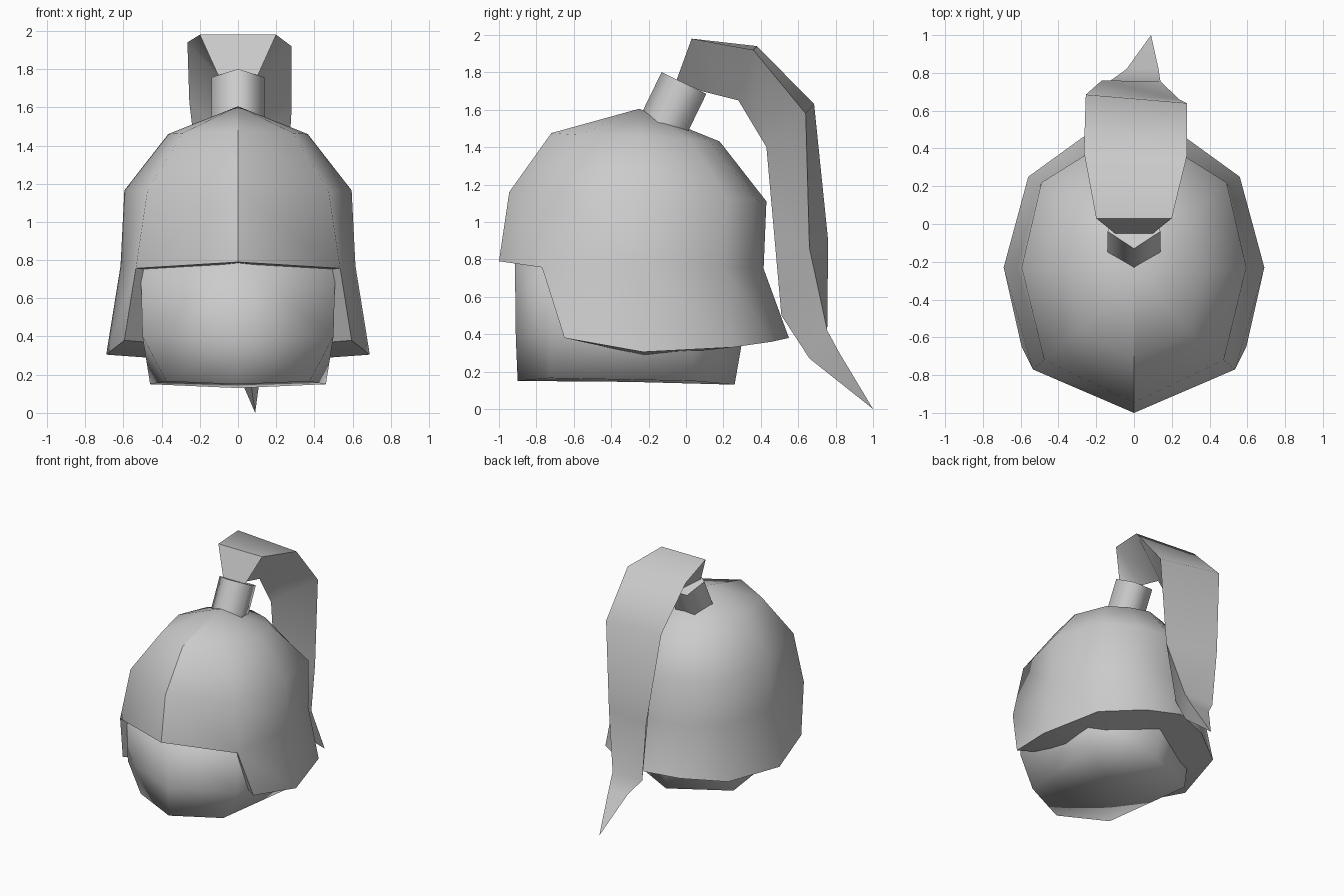
import bpy
import bmesh
import math
from mathutils import Vector

cube = bpy.data.objects.get("Cube")
if cube:
    bpy.data.objects.remove(cube, do_unlink=True)

grey = bpy.data.materials.new("plain grey")
grey.use_nodes = True
colour = (0.6, 0.6, 0.6, 1)
grey.diffuse_color = colour
grey.node_tree.nodes["Principled BSDF"].inputs["Base Color"].default_value = colour


def add_ring(bm, points):
    return [bm.verts.new(p) for p in points]


def bridge(bm, upper, lower, closed=False):
    """Join two rows of vertices with quads."""
    count = len(upper)
    for i in range(count if closed else count - 1):
        j = (i + 1) % count
        bm.faces.new((upper[i], upper[j], lower[j], lower[i]))


def fan(bm, tip, row, closed=False):
    count = len(row)
    for i in range(count if closed else count - 1):
        bm.faces.new((tip, row[i], row[(i + 1) % count]))


def finish(bm, name, limit, mirrored=False, sharp=()):
    """Smooth the faces, keep steep edges sharp and make the object."""
    bmesh.ops.recalc_face_normals(bm, faces=bm.faces)
    for face in bm.faces:
        face.smooth = True
    for edge in bm.edges:
        edge.smooth = edge.calc_face_angle(0) < math.radians(limit)
    for a, b in sharp:
        bm.edges.get((a, b)).smooth = False
    mesh = bpy.data.meshes.new(name)
    bm.to_mesh(mesh)
    bm.free()
    mesh.materials.append(grey)
    obj = bpy.data.objects.new(name, mesh)
    bpy.context.collection.objects.link(obj)
    if mirrored:
        obj.modifiers.new("mirror", "MIRROR").use_clip = True
    return obj


# Helmet shell: half rings running from the front ridge round to the back
bm = bmesh.new()
apex = bm.verts.new((0, -0.25, 1.605))
crown = add_ring(bm, [(0, -.72, 1.475), (.29, -.57, 1.465), (.365, -.25, 1.46),
                      (.29, .02, 1.44), (.16, .13, 1.43), (0, .18, 1.43)])
temple = add_ring(bm, [(0, -.945, 1.16), (.475, -.72, 1.16), (.595, -.23, 1.165),
                       (.49, .22, 1.13), (.25, .37, 1.12), (0, .43, 1.11)])
brow = add_ring(bm, [(0, -1, .79), (.535, -.77, .757), (.615, -.23, .77),
                     (.5, .2, .76), (.25, .36, .75), (0, .415, .75)])
hem = add_ring(bm, [(.595, -.65, .38), (.69, -.23, .305), (.56, .25, .33),
                    (.27, .46, .36), (0, .55, .38)])
fan(bm, apex, crown)
bridge(bm, crown, temple)
bridge(bm, temple, brow)
bridge(bm, brow[1:], hem)

# Lip that turns inward from the whole lower edge of the shell
edge_row = brow[:2] + hem
middle = Vector((0, -0.2, 0))
inner = []
for v in edge_row:
    p = middle + (v.co - middle) * 0.6
    p.z = v.co.z - 0.02
    inner.append(bm.verts.new(p))
bridge(bm, edge_row, inner)
ridge = [apex, crown[0], temple[0], brow[0]]
finish(bm, "helmet_shell", 62, True, zip(ridge, ridge[1:]))

# Head inside the helmet, closed below
bm = bmesh.new()
top = add_ring(bm, [(0, -.915, .8), (.51, -.72, .78), (.51, .04, .78), (0, .3, .78)])
cheek = add_ring(bm, [(0, -.91, .38), (.5, -.72, .4), (.49, .04, .38), (0, .3, .36)])
chin = add_ring(bm, [(0, -.9, .15), (.375, -.73, .165), (.46, .04, .15), (0, .26, .13)])
fan(bm, bm.verts.new((0, -.3, .8)), top)
bridge(bm, top, cheek)
bridge(bm, cheek, chin)
fan(bm, bm.verts.new((0, -.3, .145)), chin)
finish(bm, "head", 180, True)

# Five-sided plume holder with one corner to the front, tilted back
bm = bmesh.new()
corners = [(.147 * math.sin(a), -.147 * math.cos(a))
           for a in (i * math.tau / 5 for i in range(5))]
upper = add_ring(bm, [(x, y, .125) for x, y in corners])
lower = add_ring(bm, [(x, y, -.125) for x, y in corners])
bridge(bm, upper, lower, closed=True)
bm.faces.new(upper)
bm.faces.new(lower)
holder = finish(bm, "plume_holder", 80)
holder.location = (0, -.053, 1.624)
holder.rotation_euler.x = math.radians(-26)

# Plume: wide outer face folding to a keel on the inside, ending in a point
# each section: one outer corner, the other outer corner, keel
sections = [
    ((-.2, .03, 1.98), (.2, .03, 1.98), (0, .08, 1.7)),
    ((-.265, .38, 1.94), (.28, .36, 1.92), (0, .28, 1.65)),
    ((-.255, .685, 1.63), (.28, .64, 1.58), (0, .43, 1.4)),
    ((-.17, .76, .9), (.24, .66, .86), (0, .47, .95)),
    ((-.13, .755, .42), (.14, .755, .42), (.02, .51, .5)),
    ((-.04, .82, .3), (.13, .82, .3), (.05, .66, .27)),
]
bm = bmesh.new()
rows = [add_ring(bm, section) for section in sections]
for upper, lower in zip(rows, rows[1:]):
    bridge(bm, upper, lower, closed=True)
fan(bm, bm.verts.new((.09, 1, 0)), rows[-1], closed=True)

# Narrow front of the plume where it meets the holder
left_root, right_root = add_ring(bm, [(-.1, -.05, 1.76), (.1, -.05, 1.76)])
left_top, right_top, keel = rows[0]
bm.faces.new((left_top, right_top, right_root, left_root))
fan(bm, keel, [left_top, left_root, right_root, right_top])
finish(bm, "plume", 70)
